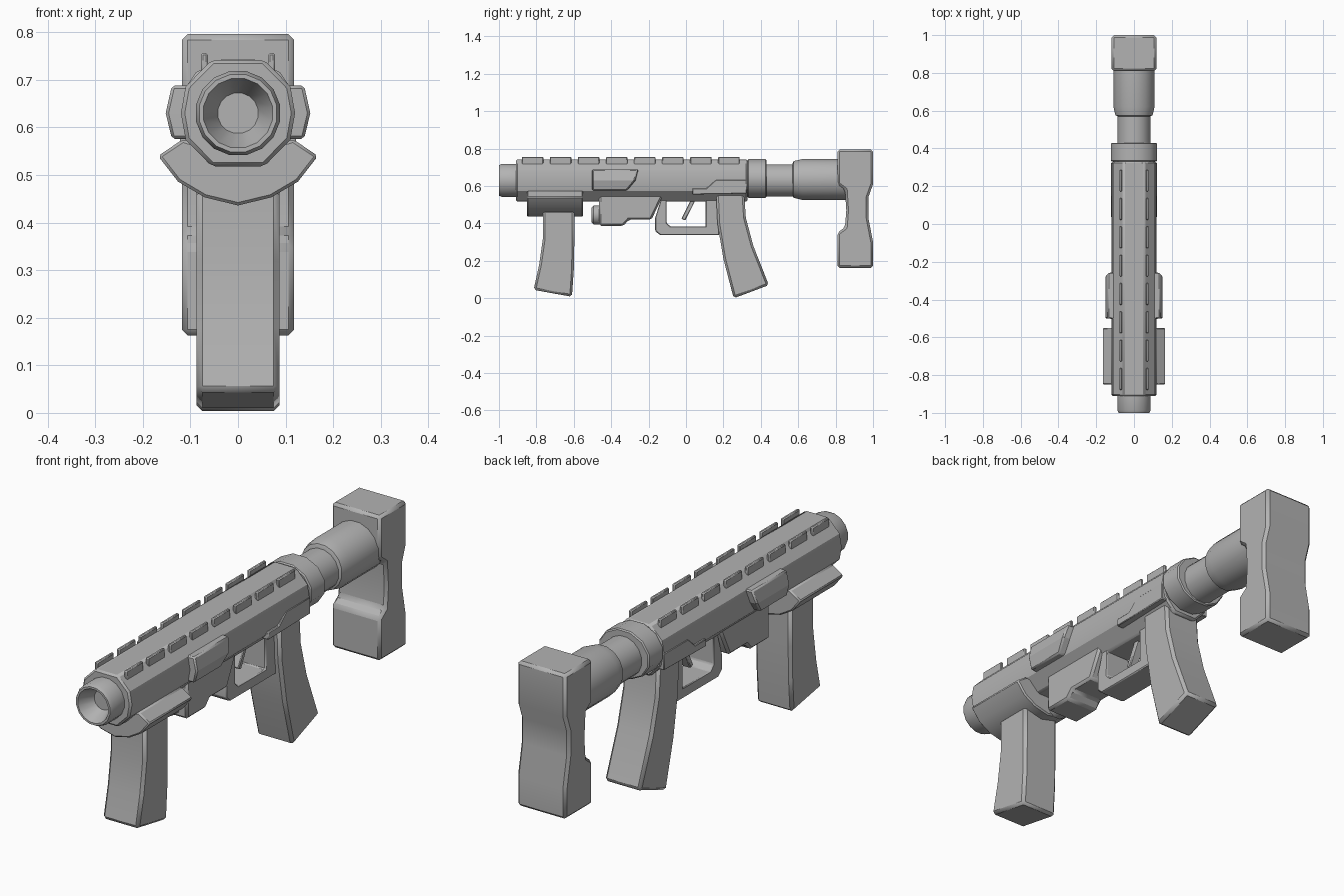
import bpy, bmesh, math
from mathutils import Vector

cube = bpy.data.objects.get("Cube")
if cube:
    bpy.data.objects.remove(cube, do_unlink=True)

grey = bpy.data.materials.new("gunmetal grey")
grey.use_nodes = True
colour = (0.45, 0.45, 0.45, 1)
grey.diffuse_color = colour
grey.node_tree.nodes["Principled BSDF"].inputs["Base Color"].default_value = colour

AXIS_Z = 0.63


def finish(name, bm, bevel=0.0, angle=30):
    bmesh.ops.recalc_face_normals(bm, faces=bm.faces)
    mesh = bpy.data.meshes.new(name)
    bm.to_mesh(mesh)
    bm.free()
    mesh.materials.append(grey)
    obj = bpy.data.objects.new(name, mesh)
    bpy.context.collection.objects.link(obj)
    if bevel:
        mod = obj.modifiers.new("Bevel", 'BEVEL')
        mod.width = bevel
        mod.segments = 1
        mod.limit_method = 'ANGLE'
        mod.angle_limit = math.radians(35)
    bpy.ops.object.select_all(action='DESELECT')
    obj.select_set(True)
    bpy.context.view_layer.objects.active = obj
    bpy.ops.object.shade_smooth_by_angle(angle=math.radians(angle))
    return obj


def prism(name, points, start, end, axis='x', bevel=0.01):
    """Extrude (y, z) points along x, or (x, z) points along y."""
    bm = bmesh.new()
    if axis == 'x':
        place, step = (lambda a, b: (start, a, b)), Vector((end - start, 0, 0))
    else:
        place, step = (lambda a, b: (a, start, b)), Vector((0, end - start, 0))
    face = bm.faces.new([bm.verts.new(place(a, b)) for a, b in points])
    moved = bmesh.ops.extrude_face_region(bm, geom=[face])["geom"]
    bmesh.ops.translate(bm, vec=step, verts=[v for v in moved if isinstance(v, bmesh.types.BMVert)])
    return finish(name, bm, bevel)


def lathe(name, profile, sides=16, z=AXIS_Z, squash=1.0, bevel=0.0):
    """Spin (y, radius) points about the long axis, capping both ends."""
    bm = bmesh.new()
    rings = []
    for y, r in profile:
        angles = [(i + 0.5) * math.tau / sides for i in range(sides)]
        rings.append([bm.verts.new((r * math.cos(a), y, z + squash * r * math.sin(a))) for a in angles])
    for near, far in zip(rings, rings[1:]):
        for i in range(sides):
            j = (i + 1) % sides
            bm.faces.new((near[i], near[j], far[j], far[i]))
    bm.faces.new(rings[0])
    bm.faces.new(rings[-1])
    return finish(name, bm, bevel, 40)


def mirrored(half):
    """Close a right-hand outline, listed top to bottom, about x = 0."""
    return half + [(-x, z) for x, z in reversed(half) if x > 0]


# Receiver body, with a faceted tube section
quarter = [(0.055, 0.112), (0.11, 0.056), (0.12, 0)]
half = [(x, AXIS_Z + h) for x, h in quarter] + [(x, AXIS_Z - h) for x, h in quarter[1::-1]]
prism("receiver_body", mirrored(half), -0.91, 0.33, 'y', 0.008)

# Muzzle with a conical bore
lathe("muzzle", [(-0.9, 0.09), (-0.985, 0.09), (-1, 0.083), (-1, 0.074), (-0.93, 0.043)])

# Rear collar, buffer tube and stock sleeve
lathe("rear_collar", [(0.33, 0.125), (0.43, 0.125)], 12, 0.64, 0.86, 0.005)
lathe("buffer_tube", [(0.4, 0.088), (0.6, 0.088)])
lathe("stock_sleeve", [(0.57, 0.088), (0.575, 0.1), (0.62, 0.111), (0.86, 0.111)], z=0.635)

# Shoulder stock with a waisted outline
prism("shoulder_stock", [
    (0.81, 0.796), (0.81, 0.61), (0.85, 0.58), (0.857, 0.47), (0.85, 0.38),
    (0.81, 0.35), (0.81, 0.163), (1, 0.163), (1, 0.3), (0.975, 0.43),
    (0.975, 0.54), (1, 0.61), (1, 0.796)], -0.118, 0.118, bevel=0.012)

# Twin rows of cooling ribs
for side, label in ((1, "left"), (-1, "right")):
    for n in range(8):
        y = -0.878 + n * 0.15
        prism(f"{label}_rib_{n + 1}", [(y, 0.7), (y + 0.115, 0.7), (y + 0.115, 0.756), (y, 0.756)],
              side * 0.063, side * 0.078, bevel=0.004)

# Side housings, widest along the middle
for side, label in ((1, "left"), (-1, "right")):
    bm = bmesh.new()
    rows = []
    for z, x, back in ((0.688, 0.139, -0.25), (0.63, 0.152, -0.265), (0.576, 0.139, -0.31)):
        rows.append([bm.verts.new((side * px, py, z)) for px, py in
                     ((0.07, -0.505), (x, -0.5), (x, back - 0.008), (0.07, back))])
    for a, b in zip(rows, rows[1:]):
        for i in range(4):
            bm.faces.new((a[i], a[(i + 1) % 4], b[(i + 1) % 4], b[i]))
    bm.faces.new(rows[0])
    bm.faces.new(rows[-1])
    finish(f"{label}_side_housing", bm, 0.006, 20)

# Stepped rear side plates
for side, label in ((1, "left"), (-1, "right")):
    prism(f"{label}_step_plate", [
        (0.035, 0.555), (0.035, 0.588), (0.11, 0.588), (0.16, 0.633), (0.325, 0.633), (0.325, 0.56)],
        side * 0.06, side * 0.122, bevel=0.003)

# Clamp cradling the body, and the foregrip below it
prism("foregrip_clamp", mirrored([
    (0.07, 0.56), (0.116, 0.575), (0.168, 0.54), (0.126, 0.486), (0.07, 0.453), (0, 0.436)]),
    -0.85, -0.55, 'y', 0.006)
prism("foregrip", [
    (-0.765, 0.47), (-0.765, 0.32), (-0.785, 0.18), (-0.815, 0.045),
    (-0.61, 0.008), (-0.6, 0.15), (-0.597, 0.3), (-0.597, 0.47)], -0.087, 0.087, bevel=0.012)

# Lower receiver and its front cap
prism("lower_receiver", [
    (-0.465, 0.58), (-0.465, 0.387), (-0.335, 0.387), (-0.305, 0.42),
    (-0.185, 0.42), (-0.125, 0.545), (-0.125, 0.58)], -0.08, 0.08)
lathe("receiver_cap", [(-0.505, 0.04), (-0.495, 0.052), (-0.45, 0.052)], 12, 0.445)

# Trigger guard as one bent loop, then the trigger
outer = [(-0.165, 0.43), (-0.165, 0.36), (-0.14, 0.338), (0.18, 0.338), (0.18, 0.57), (-0.12, 0.57)]
inner = [(-0.105, 0.43), (-0.105, 0.405), (-0.082, 0.383), (0.105, 0.383), (0.105, 0.522), (-0.105, 0.522)]
bm = bmesh.new()
loops = [[bm.verts.new((x, y, z)) for y, z in pts] for x in (-0.06, 0.06) for pts in (outer, inner)]
for a, b in ((0, 1), (1, 3), (3, 2), (2, 0)):
    for i in range(6):
        j = (i + 1) % 6
        bm.faces.new((loops[a][i], loops[a][j], loops[b][j], loops[b][i]))
finish("trigger_guard", bm, 0.005)
prism("trigger", [(0.03, 0.535), (-0.025, 0.425), (-0.005, 0.415), (0.055, 0.535)], -0.02, 0.02, bevel=0.004)

# Rear pistol grip, curving backwards
prism("pistol_grip", [
    (0.16, 0.58), (0.168, 0.4), (0.2, 0.21), (0.255, 0),
    (0.443, 0.07), (0.36, 0.28), (0.32, 0.43), (0.31, 0.58)], -0.087, 0.087, bevel=0.012)
